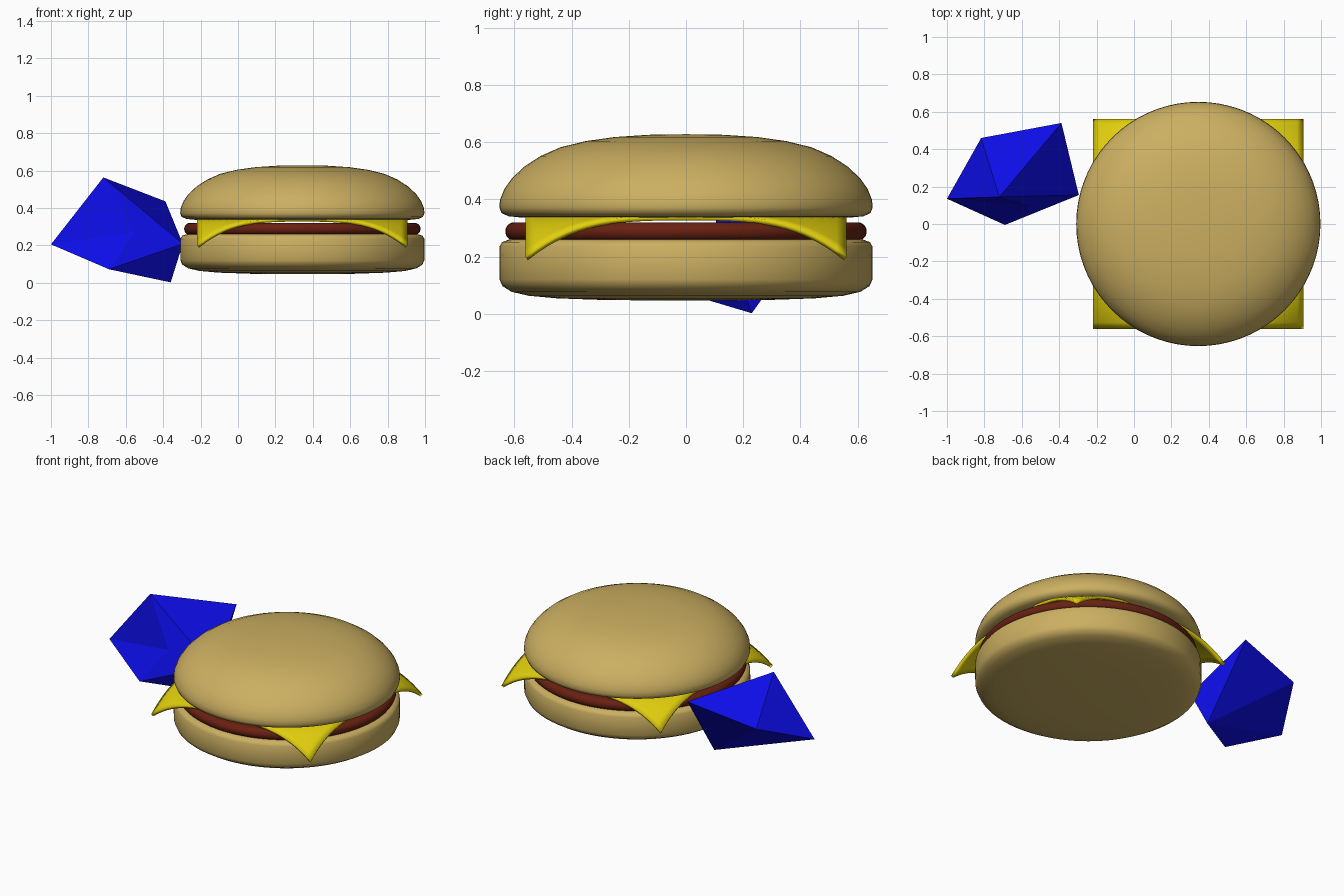
import bpy, bmesh, math

if "Cube" in bpy.data.objects:
    bpy.data.objects.remove(bpy.data.objects["Cube"])

CX = 0.344  # burger centre


def material(name, rgb):
    m = bpy.data.materials.new(name)
    m.diffuse_color = (*rgb, 1)
    m.use_nodes = True
    m.node_tree.nodes["Principled BSDF"].inputs["Base Color"].default_value = m.diffuse_color
    return m


BUN = material("bun", (0.60, 0.43, 0.12))
MEAT = material("meat", (0.14, 0.015, 0.006))
CHEESE = material("cheese", (0.75, 0.62, 0.004))
BLUE = material("blue", (0.004, 0.004, 0.8))


def add_object(name, bm, mat, x=0.0, smooth=True):
    bmesh.ops.recalc_face_normals(bm, faces=bm.faces)
    me = bpy.data.meshes.new(name)
    bm.to_mesh(me)
    bm.free()
    me.materials.append(mat)
    ob = bpy.data.objects.new(name, me)
    ob.location.x = x
    bpy.context.collection.objects.link(ob)
    for p in me.polygons:
        p.use_smooth = smooth
    return ob


def lathe(name, profile, mat, steps=72):
    """Spin an (r, z) profile around the burger axis."""
    bm = bmesh.new()
    vs = [bm.verts.new((r, 0, z)) for r, z in profile]
    es = [bm.edges.new(p) for p in zip(vs, vs[1:])]
    bmesh.ops.spin(bm, geom=vs + es, cent=(0, 0, 0), axis=(0, 0, 1),
                   angle=2 * math.pi, steps=steps, use_merge=True)
    bmesh.ops.remove_doubles(bm, verts=bm.verts, dist=1e-5)
    return add_object(name, bm, mat, CX)


# Domed upper bun
lathe("top_bun", [(0, 0.334), (0.45, 0.334), (0.57, 0.336), (0.62, 0.341),
                  (0.645, 0.352), (0.653, 0.372), (0.65, 0.40), (0.635, 0.437),
                  (0.608, 0.475), (0.565, 0.515), (0.51, 0.551), (0.44, 0.582),
                  (0.35, 0.604), (0.25, 0.618), (0.13, 0.626), (0, 0.628)], BUN)

# Flat lower bun
lathe("bottom_bun", [(0, 0.262), (0.56, 0.262), (0.62, 0.259), (0.643, 0.251),
                     (0.652, 0.235), (0.653, 0.17), (0.652, 0.12), (0.642, 0.097),
                     (0.61, 0.077), (0.55, 0.063), (0.45, 0.054), (0.28, 0.048),
                     (0, 0.046)], BUN)

# Patty with a rounded rim
rim = [(0.60 + 0.032 * math.cos(a), 0.288 + 0.032 * math.sin(a))
       for a in [math.radians(d) for d in range(-90, 91, 15)]]
lathe("patty", [(0, 0.256)] + rim + [(0, 0.32)], MEAT)

# Square cheese slice, drooping beyond the patty
bm = bmesh.new()
bmesh.ops.create_grid(bm, x_segments=32, y_segments=32, size=0.562)
for v in bm.verts:
    over = max(0.0, v.co.xy.length - 0.54)
    v.co.z = 0.346 - 2.25 * over ** 2
slice_ob = add_object("cheese_slice", bm, CHEESE, CX)
thick = slice_ob.modifiers.new("thickness", "SOLIDIFY")
thick.thickness = 0.018
thick.offset = -1
bpy.context.view_layer.objects.active = slice_ob
slice_ob.select_set(True)
bpy.ops.object.shade_smooth_by_angle(angle=math.radians(40))

# Skewed blue block: eight corners, each side split along its crease
A, B, C, D, E, F, G, H = range(8)
corners = [(-1.0, 0.135, 0.205), (-0.817, 0.46, 0.345), (-0.388, 0.54, 0.435),
           (-0.295, 0.155, 0.208), (-0.72, 0.145, 0.563), (-0.69, -0.005, 0.072),
           (-0.556, 0.096, 0.27), (-0.36, 0.23, 0.002)]
sides = [(A, B, E), (B, C, E), (A, E, G), (A, G, F), (E, C, D), (E, D, G),
         (F, G, D), (F, D, H), (B, H, C), (C, H, D), (A, F, H), (A, H, B)]
bm = bmesh.new()
vs = [bm.verts.new(c) for c in corners]
for s in sides:
    bm.faces.new([vs[i] for i in s])
add_object("skewed_block", bm, BLUE, smooth=False)
